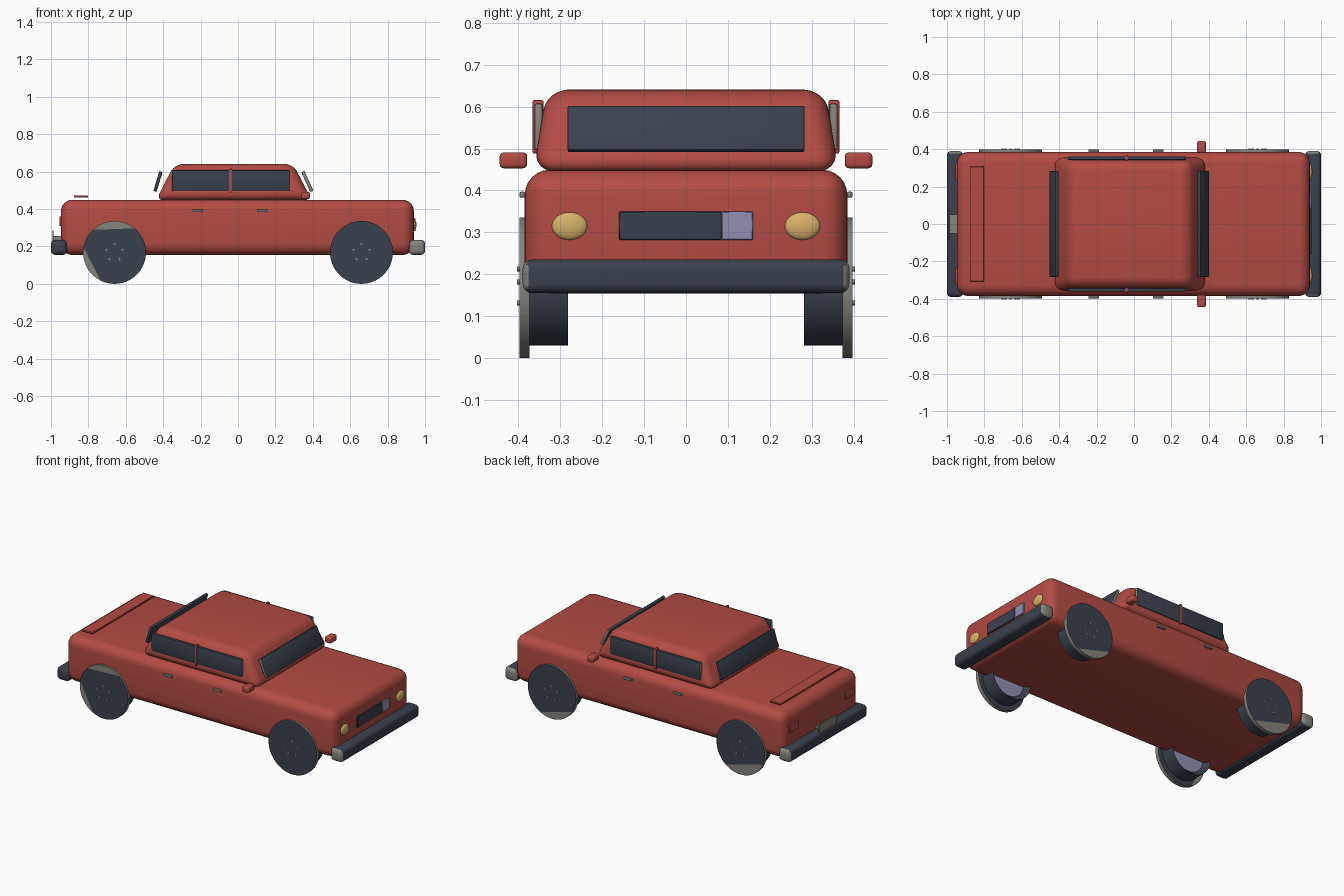
import bpy, bmesh, math
from mathutils import Vector, Matrix

cube = bpy.data.objects.get("Cube")
if cube:
    bpy.data.objects.remove(cube, do_unlink=True)


def material(name, rgb):
    m = bpy.data.materials.new(name)
    m.use_nodes = True
    m.diffuse_color = (*rgb, 1)
    m.node_tree.nodes["Principled BSDF"].inputs["Base Color"].default_value = (*rgb, 1)
    return m


RED = material("red paint", (0.45, 0.07, 0.06))
DARK = material("dark slate", (0.042, 0.052, 0.075))
GREY = material("warm grey", (0.24, 0.23, 0.205))
LILAC = material("pale lilac", (0.28, 0.28, 0.44))
AMBER = material("headlight amber", (0.68, 0.44, 0.14))


def finish(name, bm, mats, smooth=True):
    bmesh.ops.recalc_face_normals(bm, faces=bm.faces)
    mesh = bpy.data.meshes.new(name)
    bm.to_mesh(mesh)
    bm.free()
    ob = bpy.data.objects.new(name, mesh)
    bpy.context.collection.objects.link(ob)
    for m in mats:
        mesh.materials.append(m)
    if smooth:
        bpy.ops.object.select_all(action='DESELECT')
        ob.select_set(True)
        bpy.context.view_layer.objects.active = ob
        bpy.ops.object.shade_smooth_by_angle(angle=math.radians(40))
    return ob


def box(name, centre, size, mats, bevel=0, segments=4, taper=None, tilt=0, rule=None):
    """Rounded box; taper scales the top in x and y, tilt leans it about y."""
    bm = bmesh.new()
    bmesh.ops.create_cube(bm, size=1, matrix=Matrix.Diagonal((*size, 1)))
    if taper:
        for v in bm.verts:
            if v.co.z > 0:
                v.co.x *= taper[0]
                v.co.y *= taper[1]
    if bevel:
        bmesh.ops.bevel(bm, geom=bm.edges[:], offset=bevel, segments=segments,
                        profile=0.5, affect='EDGES', clamp_overlap=True)
    bm.normal_update()
    if rule:
        for f in bm.faces:
            f.material_index = rule(f)
    bmesh.ops.transform(bm, verts=bm.verts,
                        matrix=Matrix.Translation(centre) @ Matrix.Rotation(tilt, 4, 'Y'))
    return finish(name, bm, mats)


def cylinder(bm, radius, y0, y1, sides=48):
    turn = Matrix.Translation((0, (y0 + y1) / 2, 0)) @ Matrix.Rotation(math.pi / 2, 4, 'X')
    return bmesh.ops.create_cone(bm, cap_ends=True, segments=sides, radius1=radius,
                                 radius2=radius, depth=abs(y1 - y0), matrix=turn)["verts"]


# Body and cabin
box("body", (-0.003, 0, 0.302), (1.886, 0.77, 0.295), [RED], 0.06, 6)
box("cabin", (-0.022, 0, 0.543), (0.835, 0.73, 0.195), [RED], 0.048, 6, taper=(0.76, 0.91))
box("boot_spoiler", (-0.84, 0, 0.466), (0.075, 0.615, 0.011), [RED], 0.002, 1)


# Bumpers with bare metal end caps
def bumper(name, x, bare_ends):
    def rule(f):
        n = f.normal.y
        return 1 if any(n * s > 0.5 for s in bare_ends) else 0
    box(name, (x, 0, 0.195), (0.085, 0.78, 0.08), [DARK, GREY], 0.022, 4, rule=rule)


bumper("front_bumper", 0.9575, (1, -1))
bumper("rear_bumper", -0.9575, (1,))

# Windscreen and rear window
for name, low, high in (("windscreen", (0.395, 0.494), (0.347, 0.6)),
                        ("rear_window", (-0.444, 0.494), (-0.412, 0.6))):
    dx, dz = high[0] - low[0], high[1] - low[1]
    front = low[0] > 0
    edge = lambda f, front=front: 1 if abs(f.normal.y) > 0.5 and front else 0
    box(name, ((low[0] + high[0]) / 2, 0, (low[1] + high[1]) / 2),
        (0.018, 0.565, math.hypot(dx, dz)), [DARK, GREY], 0.004, 2,
        tilt=math.atan2(dx, dz), rule=edge)

# Fittings repeated on both sides
for side, word in ((1, "left"), (-1, "right")):
    box(word + "_side_window", (-0.037, side * 0.352, 0.552), (0.632, 0.02, 0.112),
        [DARK, GREY], 0.006, 2, rule=lambda f: 1 if abs(f.normal.x) > 0.5 else 0)
    box(word + "_window_pillar", (-0.04, side * 0.353, 0.552), (0.016, 0.026, 0.128), [RED], 0.004, 2)
    box(word + "_mirror", (0.361, side * 0.412, 0.472), (0.046, 0.066, 0.038), [RED], 0.01, 3)
    for x, place in ((0.13, "front"), (-0.215, "rear")):
        box(f"{word}_{place}_door_handle", (x, side * 0.391, 0.39), (0.058, 0.014, 0.014), [GREY], 0.004, 2)
    box(word + "_tail_light", (-0.948, side * 0.28, 0.335), (0.014, 0.085, 0.05), [RED], 0.003, 2)

    bm = bmesh.new()
    bmesh.ops.create_uvsphere(bm, u_segments=32, v_segments=16, radius=1,
                              matrix=Matrix.Translation((0.94, side * 0.278, 0.315))
                              @ Matrix.Diagonal((0.014, 0.042, 0.033, 1)))
    finish(word + "_headlight", bm, [AMBER])

# Grille and number plate
box("grille", (0.942, -0.0375, 0.316), (0.014, 0.245, 0.068), [DARK], 0.002, 1)
box("grille_badge_panel", (0.942, 0.1225, 0.316), (0.014, 0.075, 0.068), [LILAC], 0.002, 1)
box("number_plate", (-0.99, 0, 0.248), (0.006, 0.17, 0.075), [GREY], 0.001, 1)
box("number_plate_bracket", (-0.965, 0, 0.245), (0.05, 0.1, 0.02), [GREY])


# Wheels: narrow tyre, larger cover disc, five lug nuts, inner hub
def wheel(name, x, side, patches):
    bm = bmesh.new()
    cylinder(bm, 0.168, side * 0.374, side * 0.398, 64)
    # worn areas of the cover are cut off by straight chords
    for angle, dist in patches:
        n = Vector((math.cos(angle), 0, math.sin(angle)))
        bmesh.ops.bisect_plane(bm, geom=bm.verts[:] + bm.edges[:] + bm.faces[:],
                               plane_co=n * dist, plane_no=n)
    bm.normal_update()
    for f in bm.faces:
        c = f.calc_center_median()
        worn = any(c.x * math.cos(a) + c.z * math.sin(a) > d for a, d in patches)
        f.material_index = 1 if abs(f.normal.y) < 0.5 or worn else 0
    m = Matrix.Translation((x, 0, 0.168))
    bm.transform(m)
    finish(name + "_cover", bm, [DARK, GREY])

    bm = bmesh.new()
    cylinder(bm, 0.138, side * 0.282, side * 0.376)
    inner = [f for f in bm.faces if len(f.verts) > 4 and abs(f.calc_center_median().y) < 0.3]
    bmesh.ops.inset_region(bm, faces=inner, thickness=0.03)
    for f in inner:
        f.material_index = 1
        for v in f.verts:
            v.co.y += side * 0.03
    bm.transform(m)
    finish(name + "_tyre", bm, [DARK, LILAC])

    bm = bmesh.new()
    for i in range(5):
        a = math.tau * i / 5 + math.pi / 2
        verts = cylinder(bm, 0.006, side * 0.396, side * 0.403, 10)
        bmesh.ops.translate(bm, verts=verts, vec=(0.045 * math.cos(a), 0, 0.045 * math.sin(a)))
    bm.transform(m)
    finish(name + "_lug_nuts", bm, [GREY])


rad = math.radians
wheel("right_front_wheel", 0.66, -1, [])
wheel("right_rear_wheel", -0.66, -1, [(rad(92), 0.125), (rad(207), 0.135)])
wheel("left_front_wheel", 0.66, 1, [(rad(255), 0.12)])
wheel("left_rear_wheel", -0.66, 1, [(rad(255), 0.1)])
